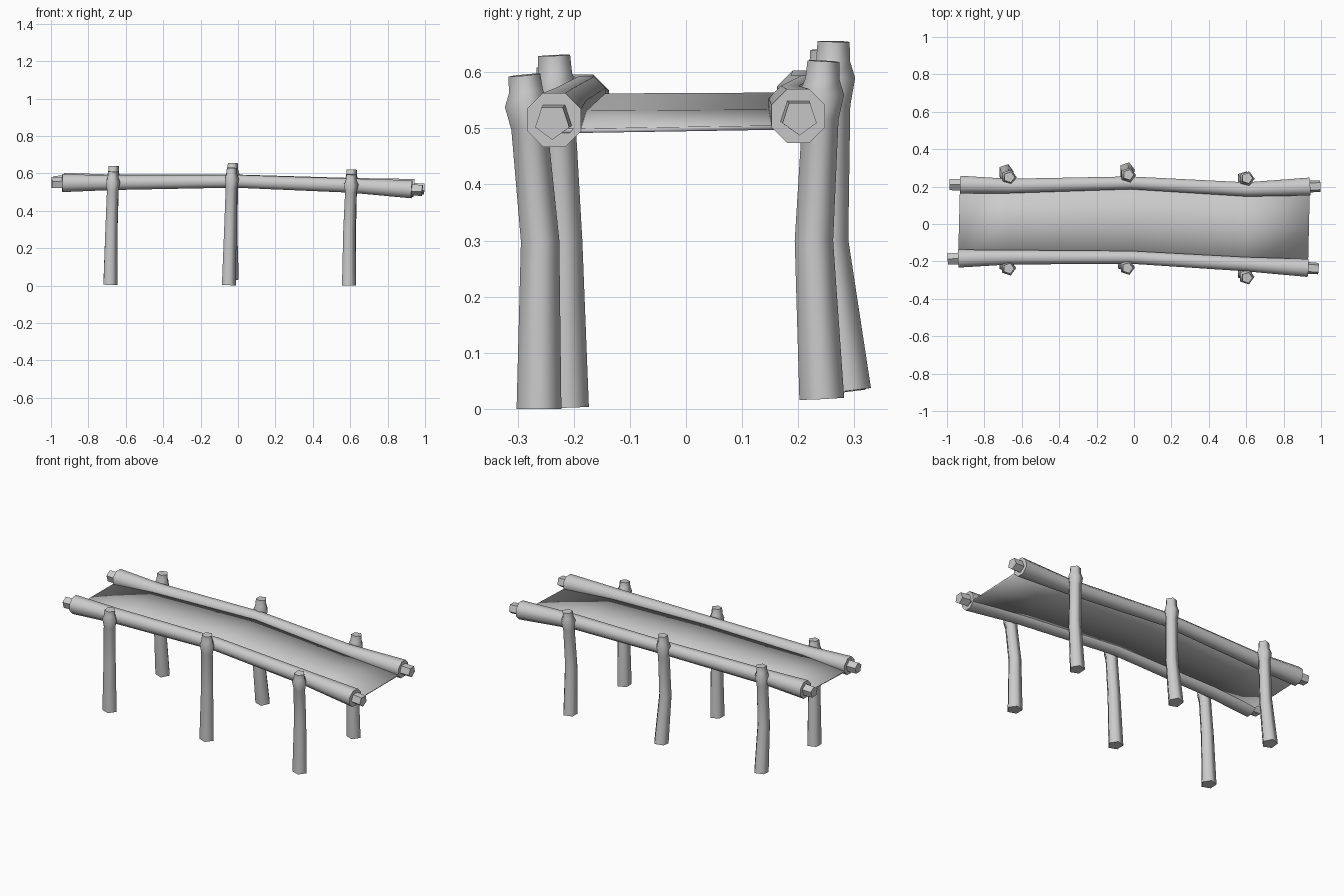
import bpy, bmesh, math
from mathutils import Vector

if "Cube" in bpy.data.objects:
    bpy.data.objects.remove(bpy.data.objects["Cube"], do_unlink=True)

grey = bpy.data.materials.new("plain grey")
grey.use_nodes = True
colour = (0.6, 0.6, 0.6, 1)
grey.diffuse_color = colour
grey.node_tree.nodes["Principled BSDF"].inputs["Base Color"].default_value = colour


def finish(name, bm, angle=40):
    bmesh.ops.recalc_face_normals(bm, faces=bm.faces)
    mesh = bpy.data.meshes.new(name)
    bm.to_mesh(mesh)
    bm.free()
    mesh.materials.append(grey)
    ob = bpy.data.objects.new(name, mesh)
    bpy.context.collection.objects.link(ob)
    bpy.ops.object.select_all(action="DESELECT")
    ob.select_set(True)
    bpy.context.view_layer.objects.active = ob
    bpy.ops.object.shade_smooth_by_angle(angle=math.radians(angle))
    return ob


def tube(name, points, radii, sides, angle=75):
    """Sweep a polygon along a path, with a radius at each point."""
    bm = bmesh.new()
    pts = [Vector(p) for p in points]
    rings = []
    for i, (p, r) in enumerate(zip(pts, radii)):
        d = (pts[min(i + 1, len(pts) - 1)] - pts[max(i - 1, 0)]).normalized()
        u = d.cross(Vector((0, 1, 0))).normalized()
        v = d.cross(u)
        turns = [2 * math.pi * (k + 0.5) / sides for k in range(sides)]
        rings.append([bm.verts.new(p + r * (u * math.cos(t) + v * math.sin(t))) for t in turns])
    for a, b in zip(rings, rings[1:]):
        for k in range(sides):
            n = (k + 1) % sides
            bm.faces.new((a[k], a[n], b[n], b[k]))
    bm.faces.new(rings[0][::-1])
    bm.faces.new(rings[-1])
    return finish(name, bm, angle)


# Cloth sleeves along both sides, each with a pole end sticking out
front = [(-0.94, -0.185, 0.548), (-0.67, -0.178, 0.55), (-0.02, -0.178, 0.558),
         (0.6, -0.215, 0.535), (0.93, -0.235, 0.515)]
back = [(-0.93, 0.21, 0.555), (-0.67, 0.203, 0.555), (-0.02, 0.22, 0.56),
        (0.6, 0.185, 0.538), (0.94, 0.2, 0.522)]
for side, path in (("front", front), ("back", back)):
    tube(side + "_sleeve", path, (0.052, 0.042, 0.037, 0.041, 0.052), 8, 50)
    for end, (tip, inner) in (("right", path[:2]), ("left", path[:-3:-1])):
        tip, inner = Vector(tip), Vector(inner)
        out = (tip - inner).normalized()
        tube(f"{side}_{end}_pole_end", (tip - out * 0.1, tip + out * 0.056), (0.035, 0.032), 5, 50)

# Sagging cloth between the sleeves
bm = bmesh.new()
heights = (-0.02, 0.0, 0.0, -0.008, -0.02)
rows = []
for f, b, h in zip(front, back, heights):
    a, c = Vector(f), Vector(b)
    a.z += h
    c.z += h
    rows.append([bm.verts.new(a.lerp(c, t)) for t in (0, 0.5, 1)])
for r, s in zip(rows, rows[1:]):
    for k in range(2):
        bm.faces.new((r[k], s[k], s[k + 1], r[k + 1]))
cloth = finish("cloth_sheet", bm)
solid = cloth.modifiers.new("thickness", "SOLIDIFY")
solid.thickness = 0.008
solid.offset = 0

# Posts: foot, knee and top, flaring where they are lashed to the sleeves
posts = {
    "front_right": ((-0.685, -0.215, 0.005), (-0.68, -0.222, 0.3), (-0.67, -0.238, 0.61)),
    "front_middle": ((-0.052, -0.213, 0.003), (-0.045, -0.219, 0.3), (-0.035, -0.235, 0.63)),
    "front_left": ((0.59, -0.262, 0), (0.592, -0.26, 0.3), (0.604, -0.288, 0.595)),
    "back_right": ((-0.685, 0.28, 0.03), (-0.68, 0.25, 0.3), (-0.667, 0.25, 0.64)),
    "back_middle": ((-0.038, 0.29, 0.032), (-0.04, 0.255, 0.3), (-0.03, 0.263, 0.655)),
    "back_left": ((0.59, 0.242, 0.018), (0.595, 0.228, 0.3), (0.605, 0.245, 0.62)),
}
for name, (foot, knee, top) in posts.items():
    k, t = Vector(knee), Vector(top)
    path = (foot, knee, k.lerp(t, 0.68), k.lerp(t, 0.82), k.lerp(t, 0.9), top)
    tube(name + "_post", path, (0.042, 0.036, 0.034, 0.042, 0.032, 0.03), 5)
